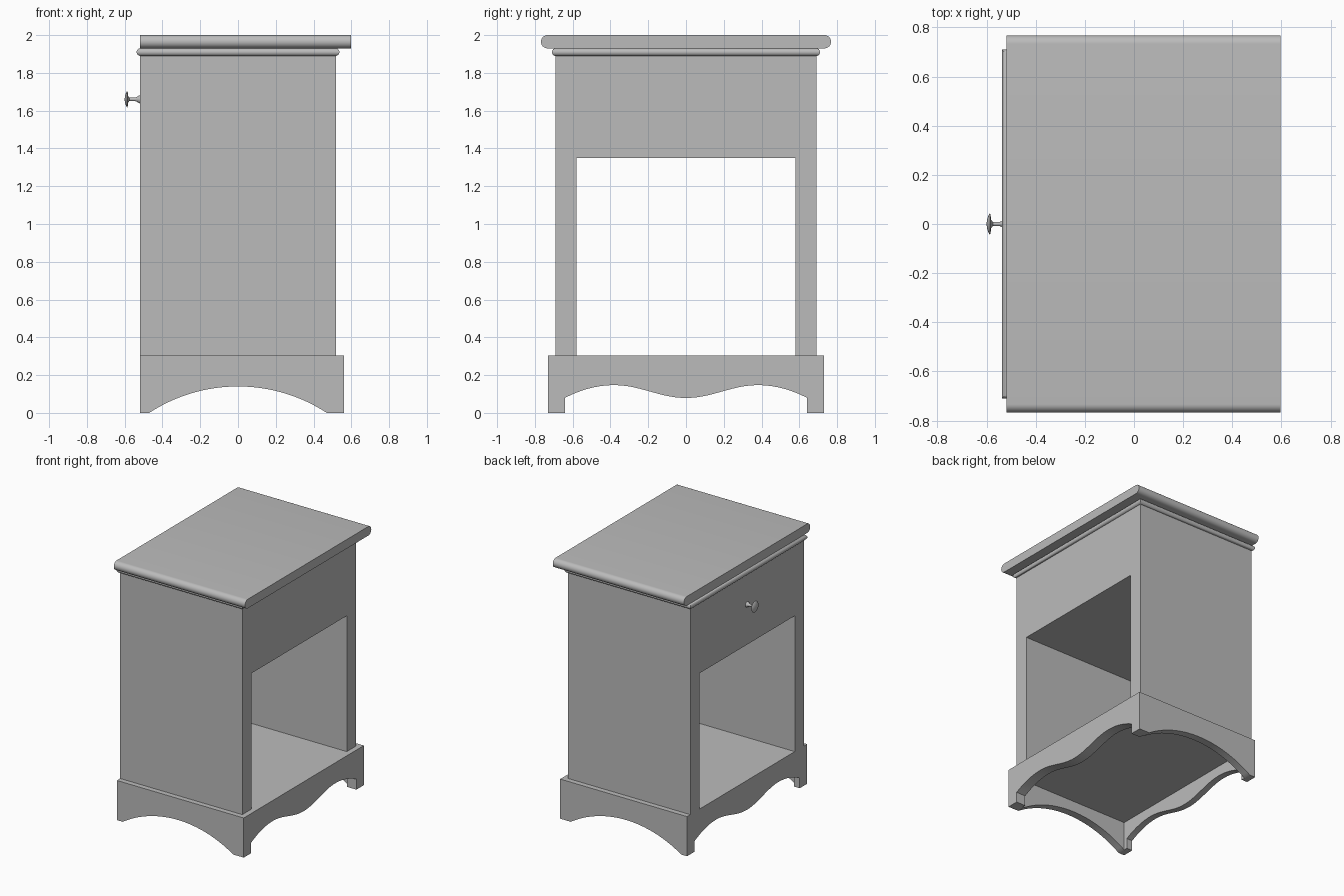
import bpy, bmesh, math
from mathutils import Vector

cube = bpy.data.objects.get("Cube")
if cube:
    bpy.data.objects.remove(cube, do_unlink=True)

# One grey finish for the whole piece
grey = bpy.data.materials.new("plain grey")
grey.use_nodes = True
grey.diffuse_color = (0.5, 0.5, 0.5, 1)
grey.node_tree.nodes["Principled BSDF"].inputs["Base Color"].default_value = (0.5, 0.5, 0.5, 1)


def finish(name, bm, smooth=False):
    bmesh.ops.recalc_face_normals(bm, faces=bm.faces)
    mesh = bpy.data.meshes.new(name)
    bm.to_mesh(mesh)
    bm.free()
    mesh.materials.append(grey)
    obj = bpy.data.objects.new(name, mesh)
    bpy.context.collection.objects.link(obj)
    if smooth:
        bpy.ops.object.select_all(action="DESELECT")
        obj.select_set(True)
        bpy.context.view_layer.objects.active = obj
        bpy.ops.object.shade_smooth_by_angle(angle=math.radians(35))
    return obj


def extrude(name, outline, axis, lo, hi, smooth=False):
    """Extrude an outline of (horizontal, z) points along x or y."""
    bm = bmesh.new()
    if axis == "x":
        verts = [bm.verts.new((lo, a, z)) for a, z in outline]
        shift = Vector((hi - lo, 0, 0))
    else:
        verts = [bm.verts.new((a, lo, z)) for a, z in outline]
        shift = Vector((0, hi - lo, 0))
    face = bm.faces.new(verts)
    ext = bmesh.ops.extrude_face_region(bm, geom=[face], use_keep_orig=True)
    moved = [g for g in ext["geom"] if isinstance(g, bmesh.types.BMVert)]
    bmesh.ops.translate(bm, verts=moved, vec=shift)
    return finish(name, bm, smooth)


def loft(name, rings, smooth=True):
    """Skin a stack of equal rings and cap both ends."""
    bm = bmesh.new()
    loops = [[bm.verts.new(p) for p in ring] for ring in rings]
    n = len(loops[0])
    for a, b in zip(loops, loops[1:]):
        for i in range(n):
            j = (i + 1) % n
            bm.faces.new((a[i], a[j], b[j], b[i]))
    bm.faces.new(loops[0])
    bm.faces.new(loops[-1])
    return finish(name, bm, smooth)


BACK, FRONT = -0.52, 0.56      # base ends along x
BASE_Y, BASE_Z = 0.73, 0.305
T_BACK, T_FRONT, T_SIDE = 0.05, 0.08, 0.06


# Scalloped aprons on the two open ends
def scallop(y):
    y = abs(y)
    if y < 0.38:
        return 0.113 - 0.034 * math.cos(math.pi * y / 0.38)
    return 0.147 - 0.067 * ((y - 0.38) / 0.26) ** 2


wave = [(y, scallop(y)) for y in (0.64 - 1.28 * i / 48 for i in range(49))]
apron = ([(-BASE_Y, 0), (-BASE_Y, BASE_Z), (BASE_Y, BASE_Z), (BASE_Y, 0), (0.64, 0)]
         + wave + [(-0.64, 0)])
extrude("scalloped_apron_back", apron, "x", BACK, BACK + T_BACK, True)
extrude("scalloped_apron_front", apron, "x", FRONT - T_FRONT, FRONT, True)

# Arched side aprons
R = (0.47 ** 2 + 0.14 ** 2) / (2 * 0.14)
half = math.asin(0.47 / R)
arch = []
for i in range(33):
    a = half - 2 * half * i / 32
    arch.append((R * math.sin(a), 0.14 - R + R * math.cos(a)))
side = [(BACK, 0), (BACK, BASE_Z), (FRONT, BASE_Z), (FRONT, 0)] + arch
for s, label in ((-1, "right"), (1, "left")):
    lo, hi = sorted((s * (BASE_Y - T_SIDE), s * BASE_Y))
    extrude("arched_apron_" + label, side, "y", lo, hi, True)

# Shelf floor between the aprons
y = BASE_Y - T_SIDE
extrude("shelf_floor", [(-y, 0.225), (y, 0.225), (y, BASE_Z), (-y, BASE_Z)],
        "x", BACK + T_BACK, FRONT - T_FRONT)

# Cabinet body: two walls and drawer block around the open shelf
extrude("cabinet_body",
        [(-0.69, BASE_Z), (-0.69, 1.89), (0.69, 1.89), (0.69, BASE_Z),
         (0.58, BASE_Z), (0.58, 1.35), (-0.58, 1.35), (-0.58, BASE_Z)],
        "x", -0.52, 0.52)

# Half-round moulding below the top
rings = []
for i in range(13):
    a = -math.pi / 2 + math.pi * i / 12
    hx, hy = 0.517 + 0.02 * math.cos(a), 0.69 + 0.02 * math.cos(a)
    z = 1.91 + 0.02 * math.sin(a)
    rings.append([(-hx, -hy, z), (hx, -hy, z), (hx, hy, z), (-hx, hy, z)])
loft("neck_moulding", rings)

# Table top with half-round long-side edges
profile = []
for s in (1, -1):
    for i in range(17):
        a = -math.pi / 2 + math.pi * i / 16
        profile.append((s * (0.733 + 0.035 * math.cos(a)), 1.965 + s * 0.035 * math.sin(a)))
extrude("table_top", profile, "x", -0.52, 0.597, True)

# Turned drawer knob
turning = [(-0.515, 0.022), (-0.525, 0.020), (-0.535, 0.013), (-0.545, 0.009),
           (-0.575, 0.009), (-0.582, 0.018), (-0.584, 0.040), (-0.587, 0.043),
           (-0.592, 0.036), (-0.597, 0.022), (-0.600, 0.006)]
N = 32
loft("drawer_knob", [[(x, r * math.cos(2 * math.pi * k / N), 1.66 + r * math.sin(2 * math.pi * k / N))
                      for k in range(N)] for x, r in turning])
